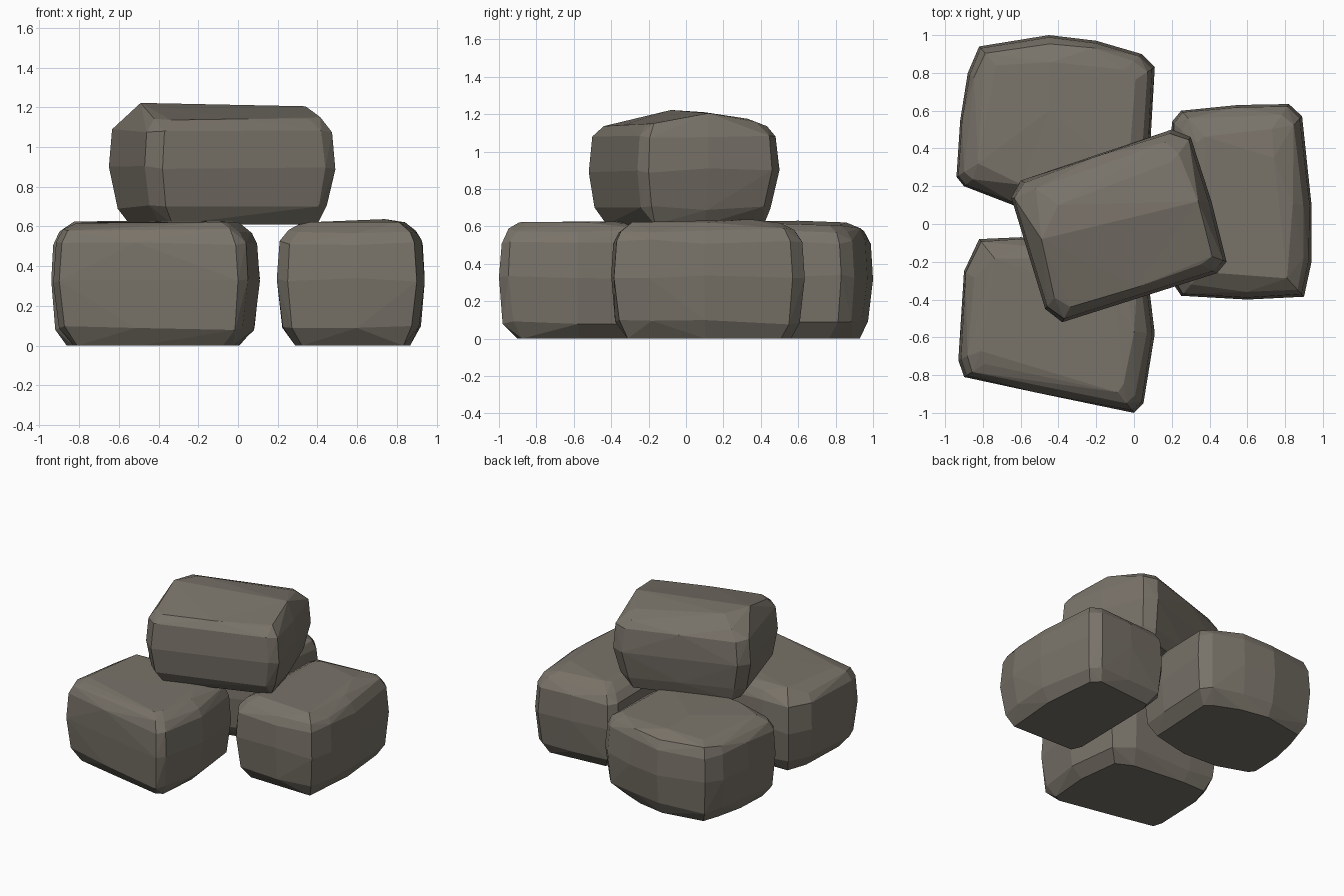
import bpy, bmesh, random
from mathutils import Vector

if "Cube" in bpy.data.objects:
    bpy.data.objects.remove(bpy.data.objects["Cube"])

random.seed(4)

stone = bpy.data.materials.new("warm grey stone")
stone.diffuse_color = (0.19, 0.17, 0.14, 1)
stone.use_nodes = True
stone.node_tree.nodes["Principled BSDF"].inputs["Base Color"].default_value = stone.diffuse_color

# (height, inset) rings shared by the stones, widest around the middle
BASE_RINGS = [(0, .09), (.09, .025), (.33, 0), (.52, .012), (.58, .05), (.615, .12)]
TOP_RINGS = [(.61, .11), (.70, .04), (.90, 0), (1.08, .02), (1.15, .08)]


def make_stone(name, outline, rings, crown):
    """Hewn stone: hull of one outline stacked at several heights and insets."""
    xs = [p[0] for p in outline]
    ys = [p[1] for p in outline]
    cx, cy = (min(xs) + max(xs)) / 2, (min(ys) + max(ys)) / 2
    hx, hy = (max(xs) - min(xs)) / 2, (max(ys) - min(ys)) / 2
    bm = bmesh.new()
    for i, (z, inset) in enumerate(rings):
        for x, y in outline:
            d = inset * random.uniform(.75, 1.25)
            dz = 0 if i == 0 else random.uniform(-.015, .01)
            bm.verts.new((cx + (x - cx) * (1 - d / hx),
                          cy + (y - cy) * (1 - d / hy), z + dz))
    for p in crown:
        bm.verts.new(Vector(p))
    out = bmesh.ops.convex_hull(bm, input=bm.verts[:])
    loose = [v for v in bm.verts if not v.link_faces]
    bmesh.ops.delete(bm, geom=loose, context='VERTS')
    # merge nearly flat triangles into broad chipped facets
    bmesh.ops.dissolve_limit(bm, angle_limit=.06, verts=bm.verts[:], edges=bm.edges[:])
    bmesh.ops.triangulate(bm, faces=[f for f in bm.faces if len(f.verts) > 4])
    bmesh.ops.recalc_face_normals(bm, faces=bm.faces[:])
    me = bpy.data.meshes.new(name)
    bm.to_mesh(me)
    bm.free()
    me.materials.append(stone)
    ob = bpy.data.objects.new(name, me)
    bpy.context.collection.objects.link(ob)


# three base stones
make_stone("back_left_stone",
           [(-.94, .25), (-.92, .55), (-.88, .8), (-.82, .94), (-.45, 1.0), (-.2, .97),
            (.04, .9), (.11, .83), (.085, .4), (.05, .17), (-.3, .07), (-.64, .1), (-.9, .2)],
           BASE_RINGS, [(-.45, .6, .63), (-.2, .45, .63)])
make_stone("front_left_stone",
           [(-.93, -.72), (-.9, -.25), (-.82, -.08), (-.6, -.07), (-.1, -.09), (.06, -.17),
            (.11, -.58), (.05, -.95), (0, -1.0), (-.52, -.9), (-.9, -.81)],
           BASE_RINGS, [(-.4, -.5, .627), (-.1, -.4, .627)])
make_stone("right_stone",
           [(.2, .54), (.25, .6), (.55, .63), (.82, .635), (.89, .57), (.94, .1),
            (.94, -.2), (.9, -.385), (.6, -.4), (.25, -.38), (.195, -.3)],
           BASE_RINGS, [(.74, .35, .637), (.5, 0, .63)])

# turned stone resting across the other three
make_stone("top_stone",
           [(-.65, .14), (-.6, .23), (-.2, .37), (.2, .5), (.3, .46), (.41, .12),
            (.49, -.2), (.44, -.26), (.03, -.4), (-.38, -.52), (-.47, -.45), (-.57, -.1)],
           TOP_RINGS, [(-.49, -.08, 1.222), (-.4, .1, 1.21), (.34, .12, 1.205), (.2, .33, 1.175),
                       (-.05, -.05, 1.2)])
